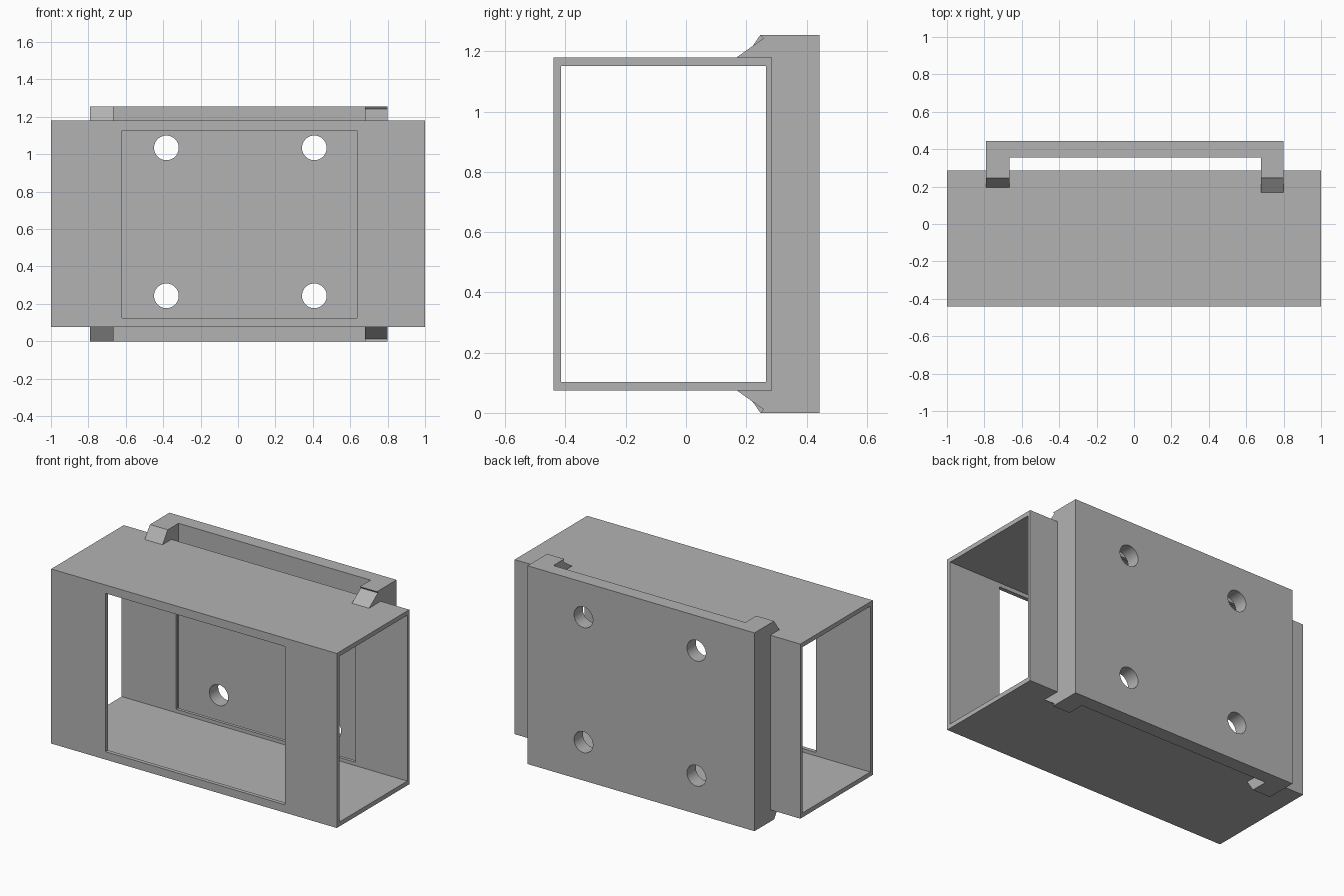
import bpy
import bmesh
from mathutils import Vector

cube = bpy.data.objects.get("Cube")
if cube:
    bpy.data.objects.remove(cube, do_unlink=True)

grey = bpy.data.materials.new("light_grey")
grey.use_nodes = True
colour = (0.45, 0.45, 0.45, 1)
grey.diffuse_color = colour
grey.node_tree.nodes["Principled BSDF"].inputs["Base Color"].default_value = colour

TOP = 1.255                      # full height of the bracket
SLEEVE_LOW, SLEEVE_HIGH = 0.075, 1.18
BACK = 0.285                     # rear face of the sleeve


def prism(name, points, direction):
    """Extrude a flat outline of 3D points along a direction."""
    bm = bmesh.new()
    face = bm.faces.new([bm.verts.new(p) for p in points])
    new = bmesh.ops.extrude_face_region(bm, geom=[face])["geom"]
    verts = [v for v in new if isinstance(v, bmesh.types.BMVert)]
    bmesh.ops.translate(bm, vec=Vector(direction), verts=verts)
    bmesh.ops.recalc_face_normals(bm, faces=bm.faces)
    mesh = bpy.data.meshes.new(name)
    bm.to_mesh(mesh)
    bm.free()
    mesh.materials.append(grey)
    obj = bpy.data.objects.new(name, mesh)
    bpy.context.collection.objects.link(obj)
    return obj


def box(name, x0, x1, y0, y1, z0, z1):
    outline = [(x0, y0, z0), (x1, y0, z0), (x1, y1, z0), (x0, y1, z0)]
    return prism(name, outline, (0, 0, z1 - z0))


def cut(target, cutter):
    """Subtract the cutter and remove it."""
    mod = target.modifiers.new("cut", "BOOLEAN")
    mod.operation = "DIFFERENCE"
    mod.solver = "EXACT"
    mod.object = cutter
    cutter.hide_render = True
    bpy.context.view_layer.objects.active = target
    bpy.ops.object.modifier_apply(modifier=mod.name)
    bpy.data.objects.remove(cutter, do_unlink=True)


# Rectangular sleeve, open at both ends, with a window front and back
sleeve = box("sleeve", -1, 1, -0.44, BACK, SLEEVE_LOW, SLEEVE_HIGH)
cut(sleeve, box("bore_cutter", -1.2, 1.2, -0.415, 0.265, 0.103, 1.152))
cut(sleeve, box("window_cutter", -0.62, 0.637, -0.6, 0.6, 0.125, 1.127))

# Channel-shaped back bracket: plate with a full-height rib on each side
channel = [(-0.79, BACK), (-0.665, BACK), (-0.665, 0.355), (0.68, 0.355),
           (0.68, BACK), (0.8, BACK), (0.8, 0.443), (-0.79, 0.443)]
bracket = prism("back_bracket", [(x, y, 0) for x, y in channel], (0, 0, TOP))

# Four screw holes
for x in (-0.383, 0.408):
    for z in (0.243, 1.034):
        bpy.ops.mesh.primitive_cylinder_add(
            vertices=48, radius=0.066, depth=0.5,
            location=(x, 0.45, z), rotation=(1.5708, 0, 0))
        cut(bracket, bpy.context.object)
bpy.ops.object.select_all(action="DESELECT")
bracket.select_set(True)
bpy.context.view_layer.objects.active = bracket
bpy.ops.object.shade_smooth_by_angle()

# Sloped hooks gripping the sleeve above and below
hooks = {
    "right": (-0.79, -0.665, [(0.195, SLEEVE_HIGH), (0.247, TOP)]),
    "left": (0.68, 0.8, [(0.168, SLEEVE_HIGH), (0.257, 1.243), (0.247, TOP)]),
}
for side, (x0, x1, slope) in hooks.items():
    profile = slope + [(BACK, TOP), (BACK, SLEEVE_HIGH)]
    prism(f"{side}_top_hook", [(x0, y, z) for y, z in profile], (x1 - x0, 0, 0))
    prism(f"{side}_bottom_hook", [(x0, y, TOP - z) for y, z in profile], (x1 - x0, 0, 0))
